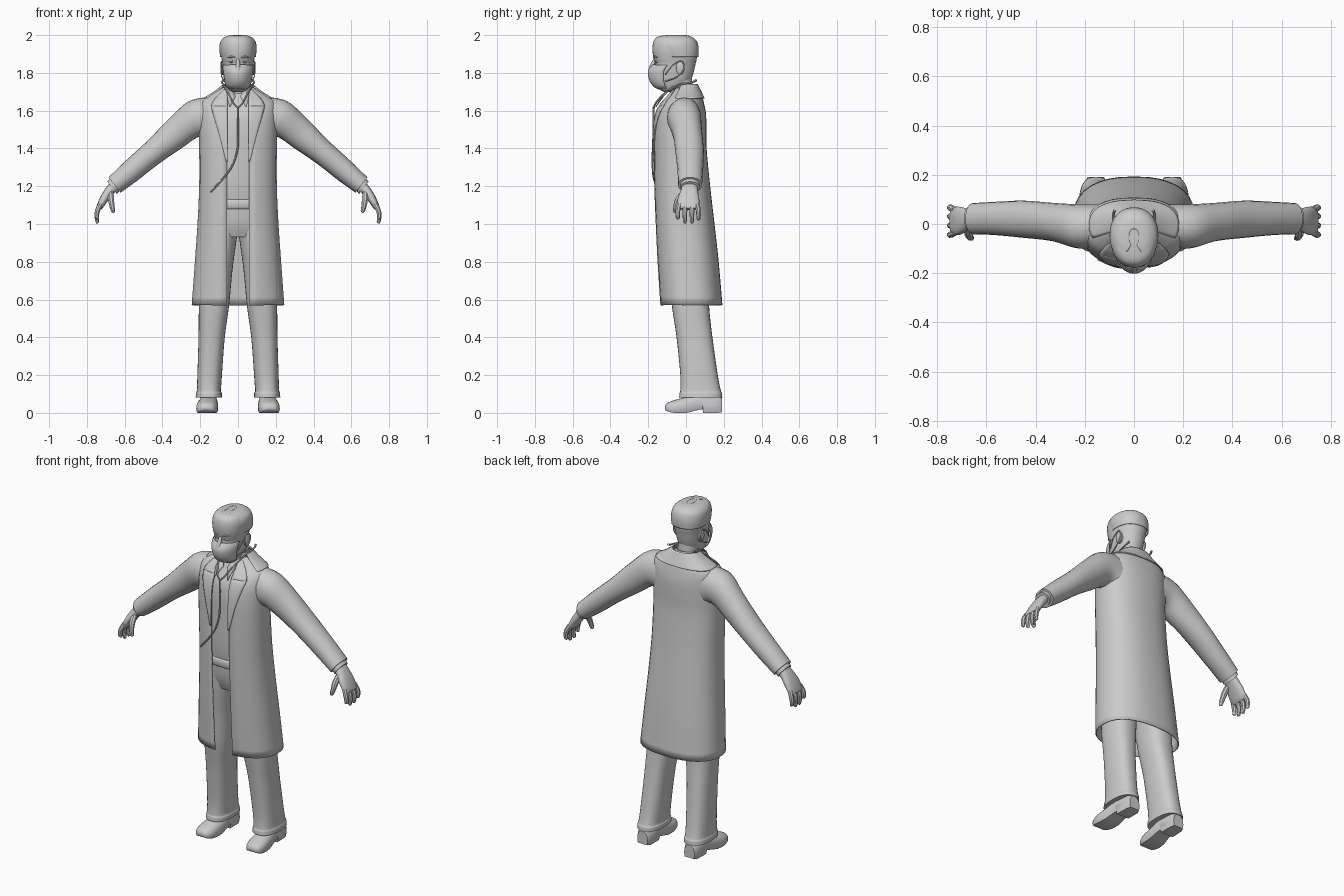
import bpy, bmesh, math
from mathutils import Vector

mat = bpy.data.materials.new("plain grey")
mat.diffuse_color = (0.6, 0.6, 0.6, 1)


def smooth(table, k=4):
    """Resample rows of numbers along a Catmull-Rom curve."""
    rows = []
    for i in range(len(table) - 1):
        a, b, c, d = (table[max(0, min(len(table) - 1, i + o))] for o in (-1, 0, 1, 2))
        for s in range(k):
            t = s / k
            rows.append([0.5 * (2*q + (r - p)*t + (2*p - 5*q + 4*r - w)*t*t + (3*q - p - 3*r + w)*t**3)
                         for p, q, r, w in zip(a, b, c, d)])
    return rows + [list(table[-1])]


def loft(name, rings, closed=True, caps=True, thick=0):
    bm = bmesh.new()
    vs = [[bm.verts.new(p) for p in r] for r in rings]
    n = len(rings[0])
    for a, b in zip(vs, vs[1:]):
        for i in range(n if closed else n - 1):
            j = (i + 1) % n
            bm.faces.new((a[i], a[j], b[j], b[i]))
    if closed and caps:
        bm.faces.new(vs[0])
        bm.faces.new(vs[-1])
    bmesh.ops.recalc_face_normals(bm, faces=bm.faces)
    me = bpy.data.meshes.new(name)
    bm.to_mesh(me)
    bm.free()
    me.materials.append(mat)
    ob = bpy.data.objects.new(name, me)
    bpy.context.collection.objects.link(ob)
    if thick:
        m = ob.modifiers.new("thickness", 'SOLIDIFY')
        m.thickness, m.offset = thick, 0
    return ob


def section(cx, cy, rx, ry, n=2.4, t0=0, steps=32):
    """Superellipse as (x, y) pairs, starting at the front; t0 leaves a front gap."""
    pts = []
    for i in range(steps + (1 if t0 else 0)):
        t = t0 + (2 * math.pi - 2 * t0) * i / steps
        s, c = math.sin(t), math.cos(t)
        pts.append((cx + rx * math.copysign(abs(s) ** (2 / n), s),
                    cy - ry * math.copysign(abs(c) ** (2 / n), c)))
    return pts


def body(name, table, n=2.4, gap=0, t0=0, thick=0, k=4, caps=True):
    """Loft over rows of z, half width, front y, back y."""
    rings = []
    for z, hw, yf, yb in smooth(table, k):
        t = math.asin((gap / hw) ** (n / 2)) if gap else t0
        rings.append([(x, y, z) for x, y in section(0, (yf + yb) / 2, hw, (yb - yf) / 2, n, t)])
    return loft(name, rings, not (gap or t0), caps, thick)


def tube(name, pts, k=5, sides=10):
    """Round tube through rows of x, y, z, radius."""
    rows = smooth(pts, k)
    P = [Vector(r[:3]) for r in rows]
    rings = []
    for i, p in enumerate(P):
        d = (P[min(i + 1, len(P) - 1)] - P[max(i - 1, 0)]).normalized()
        u = d.cross(Vector((0.3, 1, 0.1)) if abs(d.y) < 0.8 else Vector((1, 0, 0))).normalized()
        v = d.cross(u)
        rings.append([p + rows[i][3] * (u * math.cos(a) + v * math.sin(a))
                      for a in (2 * math.pi * j / sides for j in range(sides))])
    return loft(name, rings)


# Long open coat
coat = [(.57, .243, -.135, .19), (.8, .226, -.15, .17), (1.0, .212, -.16, .148), (1.2, .203, -.168, .125),
        (1.4, .203, -.17, .106), (1.5, .205, -.168, .105), (1.58, .205, -.156, .103),
        (1.64, .2, -.125, .092), (1.68, .155, -.09, .08), (1.72, .085, -.06, .06)]
body("coat", coat, gap=.058, thick=.006)


def front_y(x, z):
    rows = smooth(coat, 8)
    r = min(rows, key=lambda q: abs(q[0] - z))
    return (r[2] + r[3]) / 2 - (r[3] - r[2]) / 2 * max(0, 1 - (abs(x) / r[1]) ** 2.4) ** (1 / 2.4)


# Coat collar behind the neck
body("coat_collar", [(1.665, .182, -.105, .096), (1.70, .125, -.078, .079), (1.74, .074, -.052, .06)],
     t0=1.1, thick=.006)

# Shirt, waistband and hips
body("shirt", [(1.08, .165, -.135, .09)] + [(z, w - .025, f + .018, b - .02) for z, w, f, b in coat[3:8]]
     + [(1.68, .11, -.085, .06), (1.72, .06, -.06, .04)])
body("belt", [(1.08, .172, -.143, .105), (1.09, .178, -.149, .11), (1.12, .178, -.15, .11), (1.13, .17, -.143, .105)], k=2)
body("hips", [(.93, .185, -.1, .115), (1.0, .18, -.125, .115), (1.1, .172, -.137, .105)])

# Neck and shirt collar
body("neck", [(1.64, .06, -.075, .035), (1.72, .055, -.08, .035), (1.8, .055, -.08, .03)], n=2)
body("shirt_collar", [(1.68, .078, -.085, .055), (1.74, .062, -.072, .047)], n=2, t0=.5, thick=.006)

# Head with cropped hair
body("head", [(1.70, .03, -.12, -.04), (1.715, .052, -.142, -.01), (1.76, .068, -.165, .025), (1.80, .075, -.17, .04),
              (1.845, .081, -.163, .05), (1.87, .086, -.17, .056), (1.91, .093, -.177, .061), (1.95, .093, -.176, .058),
              (1.98, .081, -.165, .045), (1.995, .055, -.14, .015), (2.0, .02, -.09, -.02)], n=2.2)
body("hair", [(1.885, .093, -.13, .064), (1.92, .097, -.15, .066), (1.95, .096, -.16, .062), (1.975, .086, -.15, .05),
              (1.994, .058, -.13, .02), (1.9995, .02, -.09, -.02)], n=2.2, t0=.55, thick=.003)
tube("nose", [(0, -.162, 1.875, .008), (0, -.178, 1.84, .012), (0, -.185, 1.81, .016)])

# Face mask
mask = [(1.715, .045, -.148, -.02), (1.73, .064, -.172, .0), (1.76, .074, -.192, .01), (1.80, .08, -.2, .02),
        (1.825, .083, -.19, .03), (1.842, .083, -.177, .04)]
rings = []
for z, hw, yf, yb in smooth(mask, 3):
    cy, ry = (yf + yb) / 2, (yb - yf) / 2
    rings.append([(hw * math.sin(a), cy - ry * math.cos(a), z) for a in
                  (1.3 * (i / 8 - 1) for i in range(17))])
loft("face_mask", rings, closed=False, thick=.004)

for s, side in ((1, "left"), (-1, "right")):
    def M(pts):
        return [(s * p[0],) + tuple(p[1:]) for p in pts]

    # Lapel lying on the coat front
    rings = []
    for z, xo in smooth([(1.33, .063), (1.46, .095), (1.6, .136), (1.635, .138), (1.67, .115), (1.71, .075)], 4):
        xs = [.055 + (xo - .055) * i / 5 for i in range(6)]
        rings.append([(s * x, front_y(x, z) - .007, z) for x in xs])
    loft(side + "_lapel", rings, closed=False, thick=.006)

    # Shirt collar flap
    loft(side + "_collar_flap", [M([(.064, -.07, 1.73), (.03, -.088, 1.72)]),
                                 M([(.055, -.135, 1.66), (.012, -.12, 1.675)]),
                                 M([(.045, -.16, 1.62), (.04, -.16, 1.62)])], closed=False, thick=.005)

    # Sleeve: top x, top z, bottom x, bottom z, front y, back y
    sleeve = [(.10, 1.675, .12, 1.42, -.09, .08), (.25, 1.655, .195, 1.465, -.1, .08), (.36, 1.562, .30, 1.4, -.07, .086),
              (.48, 1.44, .42, 1.318, -.056, .095), (.6, 1.33, .53, 1.232, -.045, .09),
              (.685, 1.247, .622, 1.166, -.042, .085)]

    def arm_ring(r, f=1.0, n=2.1):
        a, b = Vector((r[0], 0, r[1])), Vector((r[2], 0, r[3]))
        c, h = (a + b) / 2, (a - b) / 2 * f
        out = []
        for u, v in section(0, 0, 1, 1, n, 0, 20):
            p = c + h * u
            out.append((s * p.x, (r[4] + r[5]) / 2 + v * f * (r[5] - r[4]) / 2, p.z))
        return out
    loft(side + "_sleeve", [arm_ring(r) for r in smooth(sleeve)])
    loft(side + "_cuff", [arm_ring(r, .8) for r in (sleeve[-1], (.698, 1.233, .635, 1.15, -.042, .085))])

    # Hand: palm, four fingers and thumb
    palm = [(.675, 1.222, .64, 1.18, -.02, .06), (.702, 1.188, .662, 1.155, -.03, .064),
            (.728, 1.145, .69, 1.12, -.044, .07), (.747, 1.10, .716, 1.085, -.045, .07),
            (.75, 1.085, .728, 1.075, -.04, .066)]
    loft(side + "_palm", [arm_ring(r, 1, 2.4) for r in smooth(palm, 3)])
    for i, (y, tip) in enumerate(((-.034, 1.025), (-.003, 1.004), (.028, 1.004), (.057, 1.02))):
        sp = (y - .012) * .2
        tube(f"{side}_finger_{i + 1}", M([(.728, y, 1.105, .014), (.744, y + sp, 1.07, .0135),
                                          (.748, y + sp, 1.04, .012), (.744, y + sp, tip + .006, .010),
                                          (.742, y + sp, tip, .004)]), 3, 8)
    tube(side + "_thumb", M([(.675, -.01, 1.165, .017), (.672, -.04, 1.13, .017), (.667, -.053, 1.095, .014),
                             (.66, -.057, 1.067, .011), (.658, -.057, 1.06, .004)]), 3, 8)

    # Trouser leg: z, inner x, outer x, front y, back y
    leg = [(.082, .086, .224, -.036, .192), (.105, .086, .222, -.034, .19), (.12, .09, .218, -.03, .184),
           (.2, .085, .215, -.03, .168), (.4, .07, .209, -.05, .14), (.57, .047, .207, -.075, .122),
           (.75, .03, .2, -.092, .12), (.9, .01, .19, -.112, .115), (.97, 0, .184, -.118, .112), (1.06, 0, .172, -.125, .1)]
    loft(side + "_trouser_leg", [[(s * x, y, z) for x, y in section((a + b) / 2, (f + k) / 2, (b - a) / 2, (k - f) / 2, 2.5)]
                                 for z, a, b, f, k in smooth(leg)])

    # Shoe: y, centre x, half width, bottom z, top z
    shoe = [(-.112, .167, .018, .02, .034), (-.1, .167, .042, .008, .052), (-.06, .165, .056, 0, .068),
            (0, .161, .056, 0, .085), (.05, .157, .05, .012, .1), (.088, .156, .045, .02, .11)]
    heel = [(.09, .156, .046, 0, .11), (.17, .155, .044, 0, .1), (.19, .155, .034, .004, .08)]
    loft(side + "_shoe", [[(s * x, y, max(b, z)) for x, z in section(c, b + (t - b) * .35, w, (t - b) * .65, 2.3, 0, 24)]
                          for y, c, w, b, t in smooth(shoe, 3) + heel])

    # Ear and mask strap
    loft(side + "_ear", [[(s * x, -.03 + r * math.cos(a) * .6, 1.825 + r * math.sin(a)) for a in
                          (i * math.pi / 6 for i in range(12))] for x, r in ((.07, .034), (.084, .037), (.089, .028))])
    tube(side + "_mask_strap", M([(.077, -.11, 1.79, .003), (.086, -.07, 1.84, .003), (.088, -.025, 1.862, .003),
                                  (.09, -.01, 1.825, .003), (.086, -.045, 1.78, .003), (.072, -.11, 1.755, .003)]), 4, 6)

    # Eye and brow
    tube(side + "_eye", M([(.022, -.156, 1.86, .006), (.034, -.155, 1.861, .009), (.046, -.146, 1.86, .006)]), 3, 8)
    tube(side + "_brow", M([(.014, -.168, 1.88, .004), (.036, -.166, 1.886, .006), (.06, -.142, 1.88, .003)]), 3, 8)

    # Stethoscope ear tube around the neck
    tube(side + "_ear_tube", M([(.078, .055, 1.762, .007), (.084, .03, 1.75, .005), (.076, -.04, 1.735, .005),
                                (.05, -.115, 1.69, .005), (.024, -.16, 1.64, .005), (.001, -.17, 1.615, .005)]), 5, 8)

# Stethoscope tube hanging to the chest piece
hang = [(0, -.172, 1.62, .005), (0, -.172, 1.5, .005), (-.002, -.176, 1.4, .005)]
hang += [(x, front_y(x, z) - .008, z, .005) for x, z in ((-.03, 1.31), (-.08, 1.24), (-.145, 1.17))]
tube("stethoscope_tube", hang, 5, 8)

# Smooth shading that keeps sharp edges
bpy.ops.object.select_all(action='SELECT')
bpy.context.view_layer.objects.active = bpy.context.selected_objects[0]
bpy.ops.object.shade_smooth_by_angle(angle=math.radians(40))
